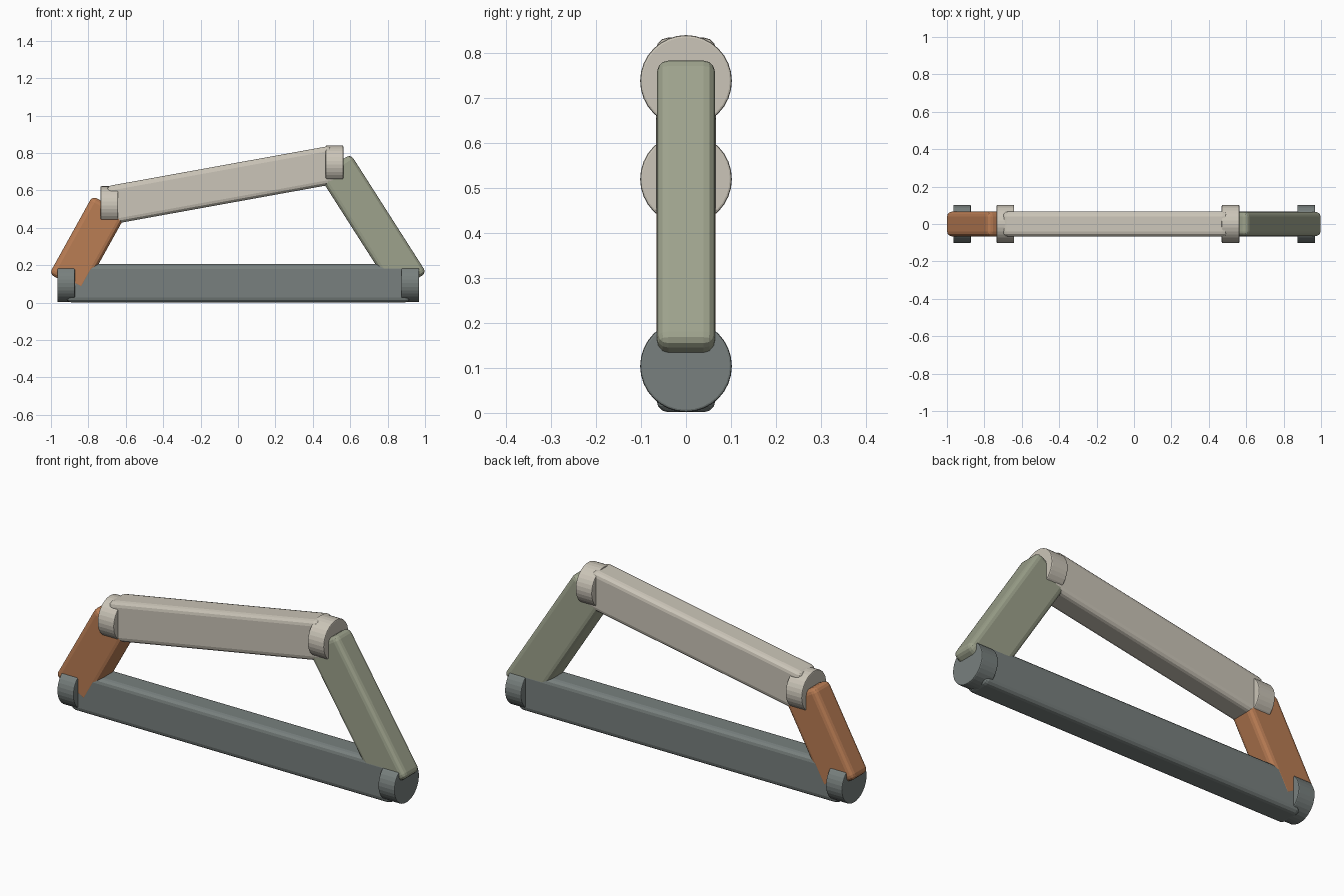
import bpy, bmesh, math
from mathutils import Matrix, Vector

if "Cube" in bpy.data.objects:
    bpy.data.objects.remove(bpy.data.objects["Cube"])


def srgb(r, g, b):
    lin = [((c / 255 + 0.055) / 1.055) ** 2.4 for c in (r, g, b)]
    return (*lin, 1.0)


def material(name, rgb):
    m = bpy.data.materials.new(name)
    m.diffuse_color = srgb(*rgb)
    m.use_nodes = True
    m.node_tree.nodes["Principled BSDF"].inputs["Base Color"].default_value = m.diffuse_color
    return m


slate = material("slate_grey", (120, 128, 126))
beige = material("warm_beige", (203, 197, 184))
sage = material("sage_green", (157, 162, 140))
rust = material("rust_orange", (186, 125, 84))

# Joint positions in the x-z plane
LOW_LEFT, LOW_RIGHT = Vector((-0.919, 0, 0.104)), Vector((0.921, 0, 0.104))
TOP_LEFT, TOP_RIGHT = Vector((-0.688, 0, 0.52)), Vector((0.516, 0, 0.738))
HEIGHT, WIDTH = 0.205, 0.13


def finish(name, bm, mat, bevel, segments, angle):
    mesh = bpy.data.meshes.new(name)
    bm.to_mesh(mesh)
    bm.free()
    mesh.materials.append(mat)
    ob = bpy.data.objects.new(name, mesh)
    bpy.context.collection.objects.link(ob)
    mod = ob.modifiers.new("Rounded edges", "BEVEL")
    mod.width, mod.segments = bevel, segments
    mod.limit_method, mod.angle_limit = "ANGLE", math.radians(angle)
    return ob


def bar(name, a, b, mat, extra=0.0):
    """Rounded bar running from joint a to joint b."""
    d = b - a
    bm = bmesh.new()
    bmesh.ops.create_cube(bm, size=1.0, matrix=Matrix.Diagonal(
        (d.length, WIDTH + extra, HEIGHT, 1)))
    ob = finish(name, bm, mat, 0.026, 3, 40)
    ob.location = (a + b) / 2
    ob.rotation_euler.y = -math.atan2(d.z, d.x)


def hub(name, centre, mat):
    """Round joint disc with its axis along x."""
    bm = bmesh.new()
    bmesh.ops.create_cone(bm, cap_ends=True, segments=32, radius1=0.102,
                          radius2=0.102, depth=0.094,
                          matrix=Matrix.Rotation(math.pi / 2, 4, "Y"))
    ob = finish(name, bm, mat, 0.005, 2, 40)
    ob.location = centre


# Four linked bars; tiny width steps keep overlapping sides clean
bar("ground_bar", LOW_LEFT, LOW_RIGHT, slate, 0.001)
bar("crank_bar", LOW_LEFT, TOP_LEFT, rust, 0.002)
bar("coupler_bar", TOP_LEFT, TOP_RIGHT, beige, 0.003)
bar("rocker_bar", TOP_RIGHT, LOW_RIGHT, sage)

# Joint discs
hub("lower_left_joint", LOW_LEFT, slate)
hub("lower_right_joint", LOW_RIGHT, slate)
hub("upper_left_joint", TOP_LEFT, beige)
hub("upper_right_joint", TOP_RIGHT, beige)
